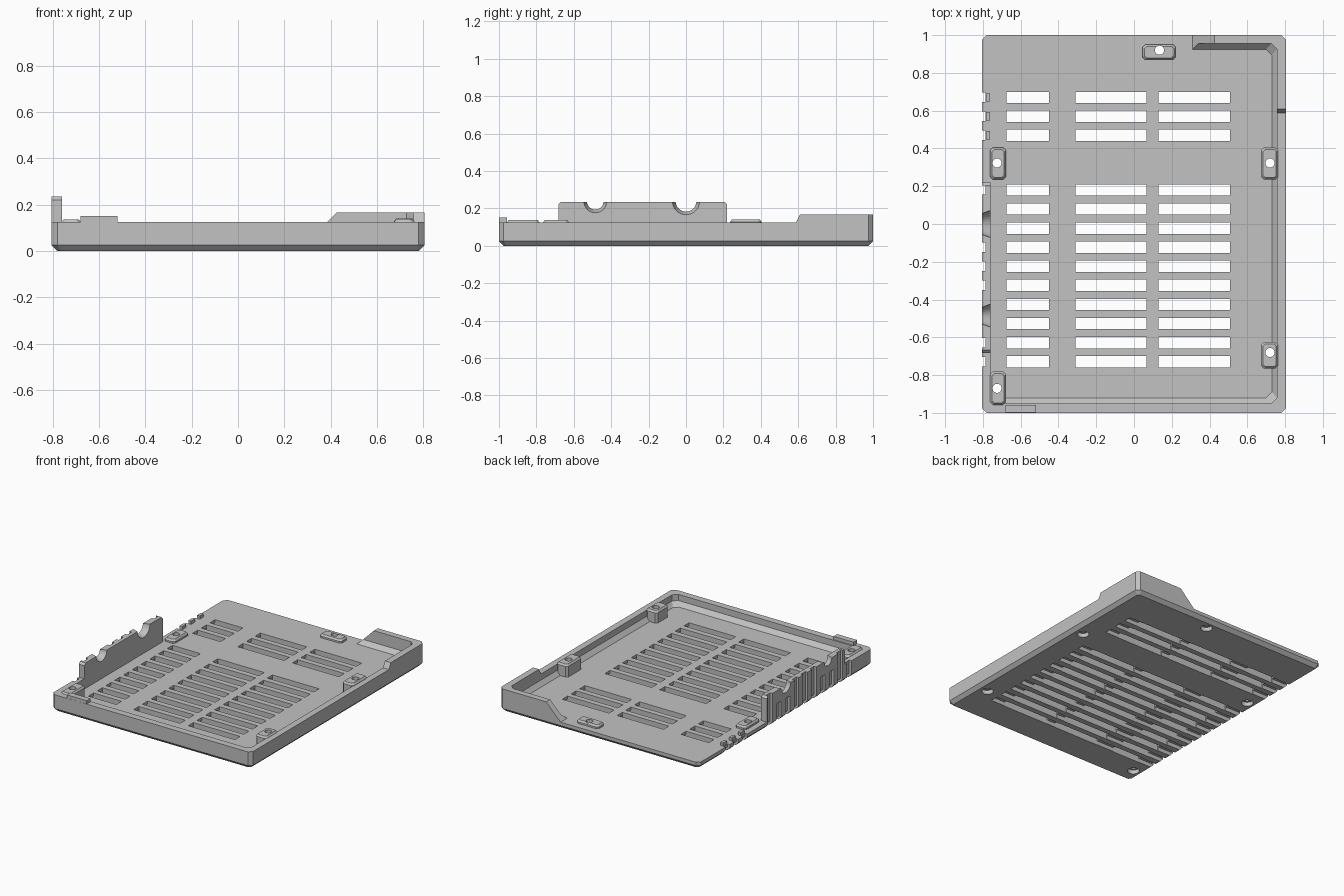
import bpy, bmesh, math
from mathutils import Matrix, Vector

if "Cube" in bpy.data.objects:
    bpy.data.objects.remove(bpy.data.objects["Cube"], do_unlink=True)

grey = bpy.data.materials.new("matte_grey")
grey.use_nodes = True
colour = (0.54, 0.54, 0.54, 1)
grey.diffuse_color = colour
grey.node_tree.nodes["Principled BSDF"].inputs["Base Color"].default_value = colour


def finish(bm, name):
    bmesh.ops.recalc_face_normals(bm, faces=bm.faces)
    mesh = bpy.data.meshes.new(name)
    bm.to_mesh(mesh)
    bm.free()
    mesh.materials.append(grey)
    ob = bpy.data.objects.new(name, mesh)
    bpy.context.collection.objects.link(ob)
    return ob


def loft(name, loops):
    """Closed solid through stacked loops of 3D points."""
    bm = bmesh.new()
    rings = [[bm.verts.new(p) for p in loop] for loop in loops]
    n = len(rings[0])
    for a, b in zip(rings, rings[1:]):
        for i in range(n):
            j = (i + 1) % n
            bm.faces.new((a[i], a[j], b[j], b[i]))
    bm.faces.new(rings[0])
    bm.faces.new(rings[-1])
    return finish(bm, name)


def outline(x0, x1, y0, y1, z, c):
    """Rectangle with clipped corners."""
    return [(x0 + c, y0, z), (x1 - c, y0, z), (x1, y0 + c, z), (x1, y1 - c, z),
            (x1 - c, y1, z), (x0 + c, y1, z), (x0, y1 - c, z), (x0, y0 + c, z)]


def boxes(name, bounds):
    bm = bmesh.new()
    for x0, x1, y0, y1, z0, z1 in bounds:
        centre = Vector((x0 + x1, y0 + y1, z0 + z1)) / 2
        size = Matrix.Diagonal((x1 - x0, y1 - y0, z1 - z0, 1))
        bmesh.ops.create_cube(bm, size=1, matrix=Matrix.Translation(centre) @ size)
    return finish(bm, name)


def cones(name, items, turn=Matrix.Identity(4)):
    """Each item: centre, first radius, second radius, length."""
    bm = bmesh.new()
    for centre, r1, r2, length in items:
        bmesh.ops.create_cone(bm, cap_ends=True, segments=32, radius1=r1, radius2=r2,
                              depth=length, matrix=Matrix.Translation(centre) @ turn)
    return finish(bm, name)


def combine(body, tool, operation="DIFFERENCE"):
    tool.hide_render = True
    mod = body.modifiers.new("combine", "BOOLEAN")
    mod.operation, mod.solver, mod.object = operation, "EXACT", tool
    bpy.context.view_layer.objects.active = body
    bpy.ops.object.modifier_apply(modifier=mod.name)
    bpy.data.objects.remove(tool, do_unlink=True)


FLOOR, RIM, LIP, FENCE = 0.05, 0.125, 0.167, 0.235
ROWS = [0.67, 0.57, 0.47] + [0.18 - 0.101 * i for i in range(10)]

# Outer block with chamfered bottom and corners
case = loft("vented_case_half", [
    outline(-0.78, 0.78, -0.975, 0.975, 0, 0.015),
    outline(-0.805, 0.805, -1, 1, 0.025, 0.025),
    outline(-0.805, 0.805, -1, 1, FENCE, 0.025)])

# Cavity with a sloped foot along the walls
combine(case, loft("cavity", [
    outline(-0.76, 0.73, -0.92, 0.925, FLOOR, 0.03),
    outline(-0.76, 0.757, -0.95, 0.955, FLOOR + 0.03, 0.03),
    outline(-0.76, 0.757, -0.95, 0.955, 1, 0.03)]))

# Rim height, stepping up to the raised lip at the back left corner
profile = [(-2, RIM), (0.588, RIM), (0.61, LIP), (2, LIP), (2, 1), (-2, 1)]
combine(case, loft("rim_trim", [[(x, y, z) for y, z in profile] for x in (-0.758, 2)]))

# Open back, and open right side on both ends of the fence
profile = [(-2, FLOOR), (0.31, FLOOR), (0.81, FLOOR + 0.5), (-2, FLOOR + 0.5)]
combine(case, loft("back_opening", [[(x, y, z) for x, z in profile] for y in (0.9, 2)]))
profile = [(2, FLOOR), (0.22, FLOOR), (0.22, FENCE - 0.015), (0.19, FENCE + 0.015),
           (0.19, 1), (2, 1)]
combine(case, loft("side_opening", [[(x, y, z) for y, z in profile] for x in (-2, -0.7)]))
profile = [(-2, RIM), (-0.683, RIM), (-0.683, FENCE - 0.015), (-0.653, FENCE + 0.015),
           (-0.653, 1), (-2, 1)]
combine(case, loft("corner_opening", [[(x, y, z) for y, z in profile] for x in (-2, -0.7)]))

# Half-round connector cutouts in the fence, flared inwards
facing_out = Matrix.Rotation(-math.pi / 2, 4, "Y")
combine(case, cones("connector_cutouts", [
    ((-0.785, 0, FENCE + 0.003), 0.078, 0.048, 0.08),
    ((-0.785, -0.485, FENCE + 0.003), 0.067, 0.037, 0.08)], facing_out))

# Notches in the open side, one for each vent row
for y in ROWS:
    top = 0.14 if min(abs(y), abs(y + 0.485)) < 0.09 else 0.6
    combine(case, boxes("side_notch", [(-1, -0.787, y - 0.025, y + 0.025, -0.1, top)]))

# Vent slots joined by narrower grooves under the floor
columns = [(-0.675, -0.45), (-0.31, 0.065), (0.13, 0.507)]
for y in ROWS:
    combine(case, boxes("vent_slots", [(a, b, y - 0.03, y + 0.03, -0.1, 0.1)
                                       for a, b in columns]))
    combine(case, boxes("under_groove", [(-0.95, 0.62, y - 0.027, y + 0.027, -0.2, 0.029)]))

# Screw bosses with bevelled tops, front tab and little guards at the open edge
bosses = [(-0.72, 0.32, 0.042, 0.085, 0.075), (-0.72, -0.87, 0.042, 0.088, 0.137),
          (0.718, 0.32, 0.045, 0.085, 0.14), (0.718, -0.695, 0.045, 0.07, 0.137),
          (0.133, 0.91, 0.088, 0.04, 0.075)]
for x, y, w, d, top in bosses:
    combine(case, loft("screw_boss", [
        outline(x - w, x + w, y - d, y + d, 0.035, 0.014),
        outline(x - w, x + w, y - d, y + d, top - 0.013, 0.014),
        outline(x - w + 0.01, x + w - 0.01, y - d + 0.01, y + d - 0.01, top, 0.012)]),
        "UNION")
combine(case, boxes("front_tab", [(-0.68, -0.52, -0.999, -0.957, 0.1, 0.15)]), "UNION")
combine(case, boxes("edge_guards", [(-0.784, -0.762, y - 0.022, y + 0.022, 0.036, 0.073)
                                    for y in ROWS[:3]]), "UNION")

# Screw holes with wide sockets below
spots = [(-0.725, 0.323), (-0.725, -0.87), (0.72, 0.323), (0.72, -0.68), (0.135, 0.92)]
combine(case, cones("screw_holes", [((x, y, 0.1), 0.024, 0.024, 0.5) for x, y in spots]))
combine(case, cones("screw_sockets", [((x, y, 0), 0.04, 0.04, 0.06) for x, y in spots]))
